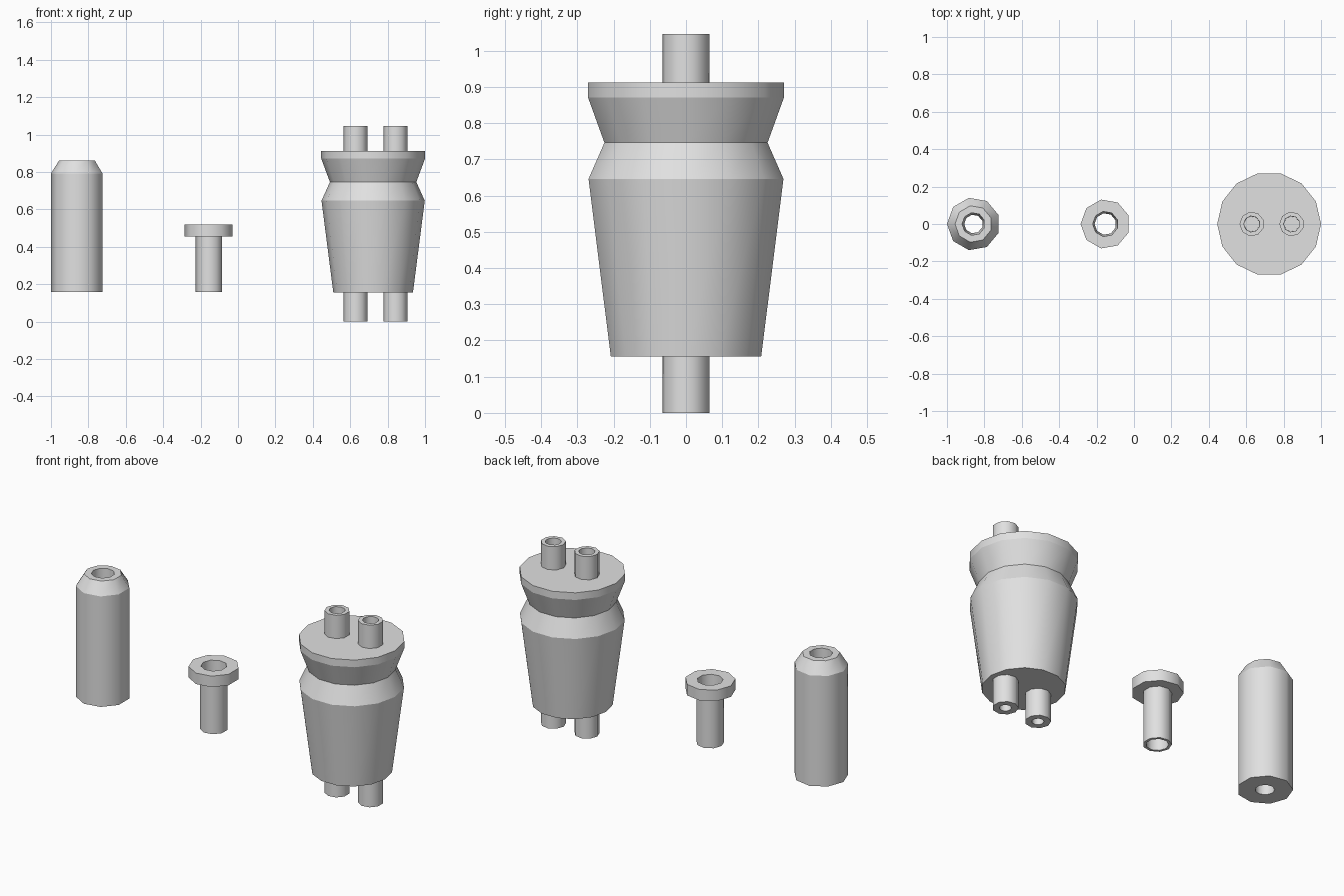
import bpy, bmesh, math

if "Cube" in bpy.data.objects:
    bpy.data.objects.remove(bpy.data.objects["Cube"])

grey = bpy.data.materials.new("light_grey")
grey.diffuse_color = (0.75, 0.75, 0.75, 1)
grey.use_nodes = True
grey.node_tree.nodes["Principled BSDF"].inputs["Base Color"].default_value = grey.diffuse_color


def lathe(name, x, sides, profile, closed):
    """Spin (radius, height) rings round z; closed joins last ring to first (hollow part)."""
    bm = bmesh.new()
    rings = []
    for r, z in profile:
        rings.append([bm.verts.new((r * math.cos(math.pi + 2 * math.pi * i / sides),
                                    r * math.sin(math.pi + 2 * math.pi * i / sides), z))
                      for i in range(sides)])
    pairs = list(zip(rings, rings[1:]))
    if closed:
        pairs.append((rings[-1], rings[0]))
    for a, b in pairs:
        for i in range(sides):
            j = (i + 1) % sides
            bm.faces.new((a[i], a[j], b[j], b[i])).smooth = True
    if not closed:
        bm.faces.new(rings[0][::-1])
        bm.faces.new(rings[-1])
    bmesh.ops.recalc_face_normals(bm, faces=bm.faces[:])
    # Smooth round the axis, crisp at every ring
    for ring in rings:
        for i in range(sides):
            bm.edges.get((ring[i], ring[(i + 1) % sides])).smooth = False
    me = bpy.data.meshes.new(name)
    bm.to_mesh(me)
    bm.free()
    me.materials.append(grey)
    ob = bpy.data.objects.new(name, me)
    ob.location.x = x
    bpy.context.collection.objects.link(ob)
    return ob


# Chamfered sleeve with a tapered bore
lathe("sleeve", -0.858, 9,
      [(0.142, 0.157), (0.142, 0.792), (0.099, 0.860), (0.061, 0.860), (0.050, 0.157)], True)

# Flanged bush
lathe("flanged_bush", -0.153, 9,
      [(0.073, 0.157), (0.073, 0.455), (0.1325, 0.455), (0.1325, 0.518),
       (0.068, 0.518), (0.058, 0.157)], True)

# Waisted stopper body
lathe("stopper", 0.7225, 14,
      [(0.213, 0.156), (0.276, 0.646), (0.231, 0.746), (0.2775, 0.871), (0.2775, 0.912)], False)

# Two tubes running through the stopper
for name, x in (("tube_left", 0.630), ("tube_right", 0.843)):
    lathe(name, x, 9,
          [(0.066, 0.0), (0.066, 1.046), (0.043, 1.046), (0.031, 0.0)], True)
